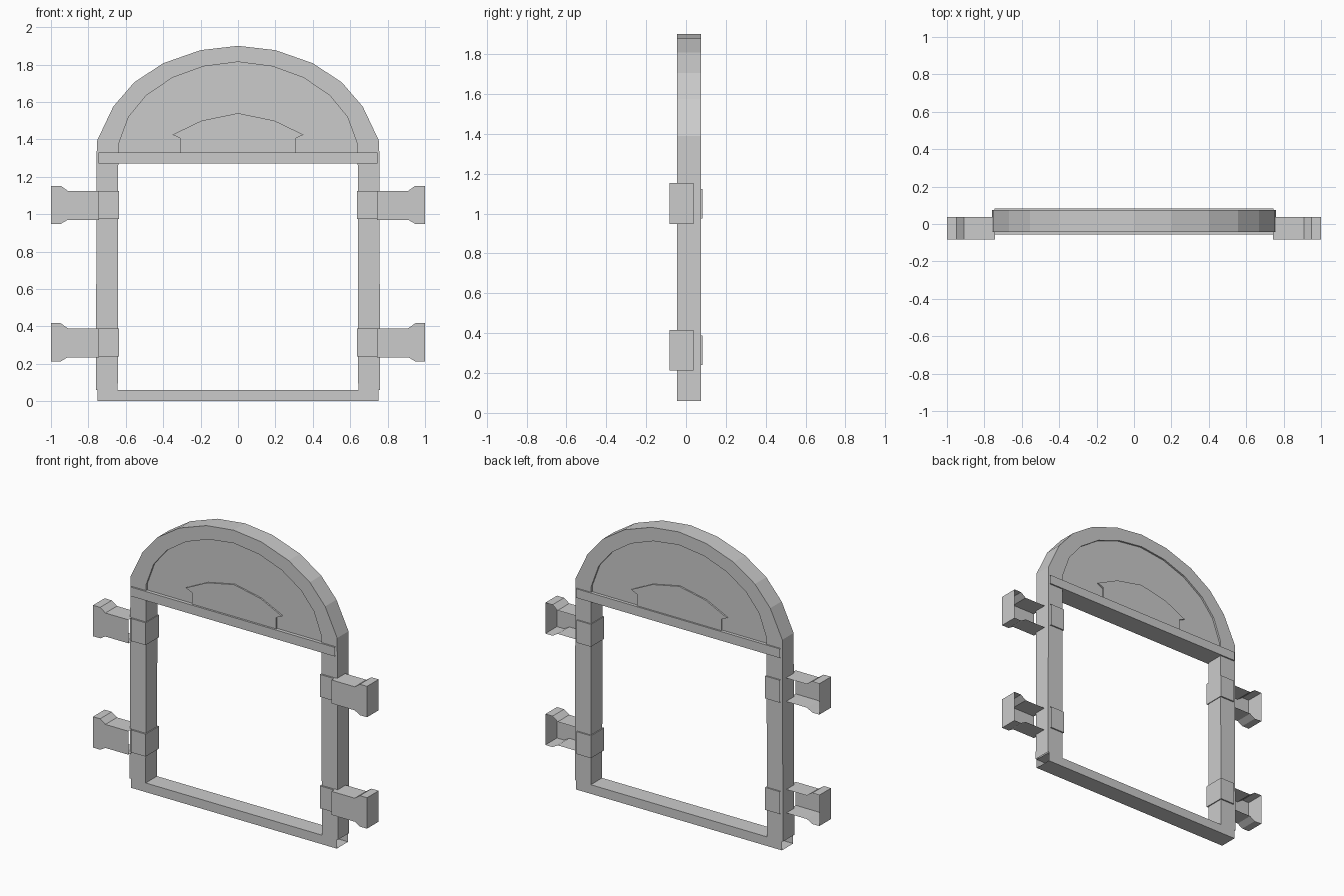
import bpy, bmesh

if "Cube" in bpy.data.objects:
    bpy.data.objects.remove(bpy.data.objects["Cube"])


def finish(bm, name):
    bmesh.ops.recalc_face_normals(bm, faces=bm.faces)
    me = bpy.data.meshes.new(name)
    bm.to_mesh(me)
    bm.free()
    ob = bpy.data.objects.new(name, me)
    bpy.context.collection.objects.link(ob)
    return ob


def prism(name, outline, y0, y1, open_walls=(), back=True):
    """Extrude an x-z outline along y, leaving chosen walls open."""
    bm = bmesh.new()
    f = [bm.verts.new((x, y0, z)) for x, z in outline]
    b = [bm.verts.new((x, y1, z)) for x, z in outline]
    n = len(outline)
    bm.faces.new(f)
    if back:
        bm.faces.new(b[::-1])
    for i in range(n):
        if i not in open_walls:
            j = (i + 1) % n
            bm.faces.new((f[j], f[i], b[i], b[j]))
    return finish(bm, name)


def rect(x0, x1, z0, z1):
    return [(x0, z0), (x1, z0), (x1, z1), (x0, z1)]


def mirrored(half):
    """Right half path, ending on the centre line, continued to the left."""
    return half + [(-x, z) for x, z in half[-2::-1]]


FRONT, BACK = -0.044, 0.074

# Arched frame: pillars and arch as one hollow band
outer = mirrored([(0.76, 0.06), (0.755, 1.39), (0.667, 1.575), (0.555, 1.705),
                  (0.40, 1.807), (0.20, 1.877), (0, 1.9)])
inner_half = [(0.643, 0.06), (0.64, 1.37), (0.585, 1.52), (0.49, 1.635),
              (0.35, 1.73), (0.185, 1.79), (0, 1.814)]
inner = mirrored(inner_half)
bm = bmesh.new()
rings = []
for (ox, oz), (ix, iz) in zip(outer, inner):
    rings.append([bm.verts.new(c) for c in (
        (ox, FRONT, oz), (ix, FRONT, iz), (ix, BACK, iz), (ox, BACK, oz))])
for r, s in zip(rings, rings[1:]):
    for k in range(4):
        m = (k + 1) % 4
        bm.faces.new((r[k], r[m], s[m], s[k]))
finish(bm, "arched_frame")

# Bottom sill and crossbar, both open at the ends
prism("bottom_sill", rect(-0.752, 0.752, 0, 0.06), FRONT, BACK, (1, 3))
prism("crossbar", rect(-0.745, 0.745, 1.27, 1.33), -0.055, 0.083, (1, 3))

# Recessed panel filling the arch
panel = mirrored([(0.64, 1.30)] + inner_half[1:])
prism("arch_panel", panel, FRONT + 0.012, BACK - 0.012)

# Raised fan ornament, showing on both faces
fan = mirrored([(0.308, 1.31), (0.308, 1.405), (0.35, 1.425),
                (0.195, 1.50), (0, 1.54)])
prism("fan_ornament", fan, FRONT + 0.002, BACK - 0.002)

# Clips around the pillars and hollow wall brackets
for side, s in (("right", 1), ("left", -1)):
    for level, z in (("lower", 0.315), ("upper", 1.05)):
        clip = [(s * x, zz) for x, zz in rect(0.636, 0.742, z - 0.075, z + 0.073)]
        prism(f"{level}_{side}_clip", clip, -0.055, 0.083, (1,))
        arm = [(0.742, -0.08), (0.91, -0.08), (0.948, -0.102), (1.0, -0.102),
               (1.0, 0.102), (0.948, 0.102), (0.91, 0.075), (0.742, 0.075)]
        prism(f"{level}_{side}_bracket", [(s * x, z + dz) for x, dz in arm],
              -0.083, 0.038, (7,), back=False)
